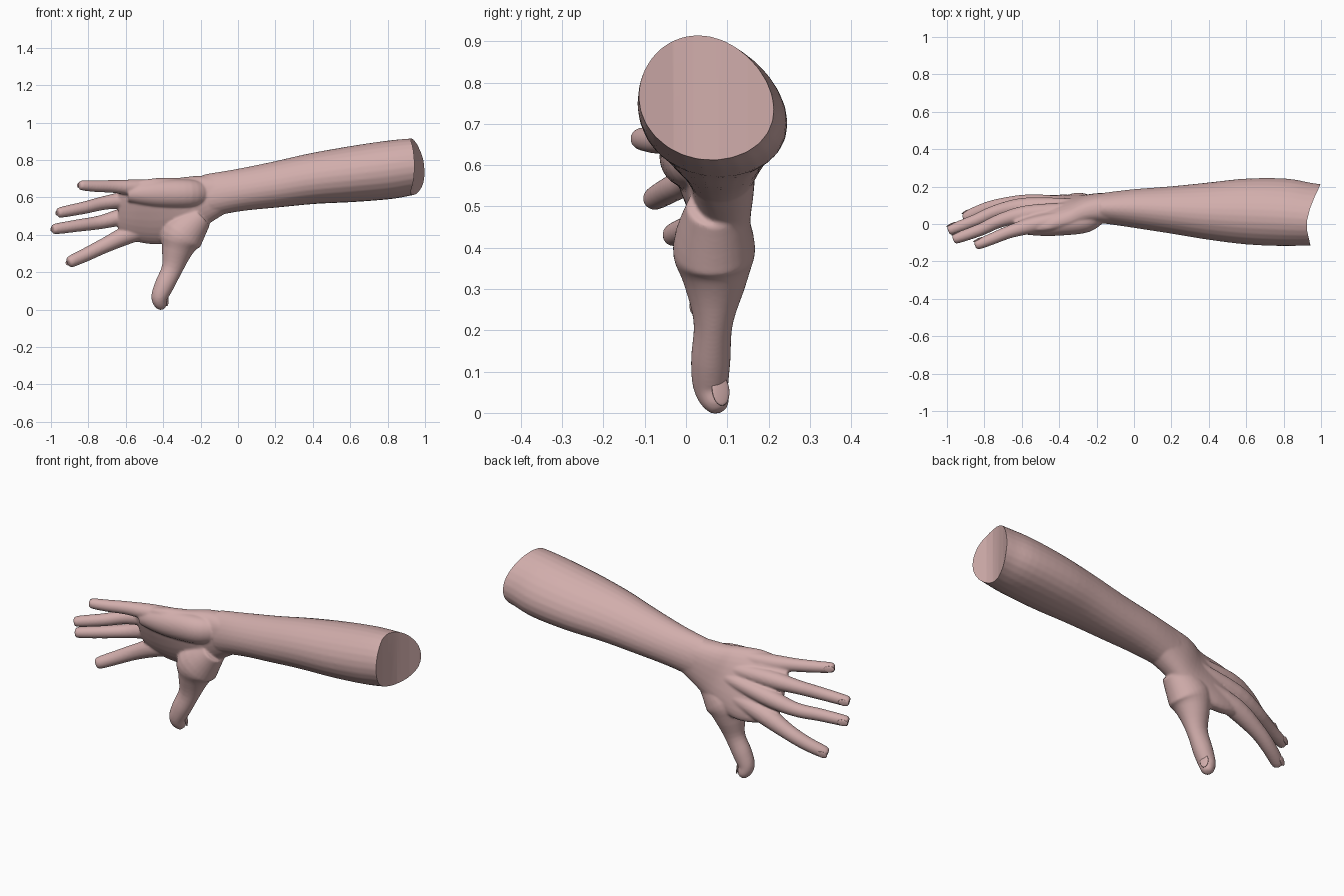
import bpy, bmesh, math
from mathutils import Vector, Matrix

cube = bpy.data.objects.get("Cube")
if cube:
    bpy.data.objects.remove(cube, do_unlink=True)

skin = bpy.data.materials.new("skin_pink")
skin.use_nodes = True
COLOUR = (0.64, 0.42, 0.41, 1)
skin.diffuse_color = COLOUR
skin.node_tree.nodes["Principled BSDF"].inputs["Base Color"].default_value = COLOUR


def smooth_rows(rows, steps=4):
    """Catmull-Rom interpolation of section rows."""
    rows = [Vector(r) for r in rows]
    out = []
    for i in range(len(rows) - 1):
        p0, p1 = rows[max(i - 1, 0)], rows[i]
        p2, p3 = rows[i + 1], rows[min(i + 2, len(rows) - 1)]
        for k in range(steps):
            t = k / steps
            out.append(0.5 * (2 * p1 + (p2 - p0) * t
                              + (2 * p0 - 5 * p1 + 4 * p2 - p3) * t * t
                              + (3 * p1 - p0 - 3 * p2 + p3) * t ** 3))
    return out + [rows[-1]]


def loft(bm, rows, power=1.0, egg=0.0, sides=28):
    """Closed tube; a row is x, y, z, half height, half depth, shear."""
    rows = smooth_rows(rows)
    rings = []
    for i, r in enumerate(rows):
        centre = Vector(r[:3])
        t = (Vector(rows[min(i + 1, len(rows) - 1)][:3])
             - Vector(rows[max(i - 1, 0)][:3])).normalized()
        u = Vector((0, 1, 0))
        u = (u - t * u.dot(t)).normalized()
        v = t.cross(u)
        ring = []
        for k in range(sides):
            ang = math.tau * k / sides
            c, s = math.cos(ang), math.sin(ang)
            c = math.copysign(abs(c) ** power, c) * (1 - egg * s)
            s = math.copysign(abs(s) ** power, s)
            p = centre + u * (r[4] * c) + v * (r[3] * s)
            p.y -= r[5] * (p.z - centre.z)
            ring.append(bm.verts.new(p))
        rings.append(ring)
    for a, b in zip(rings, rings[1:]):
        for k in range(sides):
            n = (k + 1) % sides
            bm.faces.new((a[k], a[n], b[n], b[k]))
    bm.faces.new(rings[0])
    bm.faces.new(rings[-1])


def make_object(name, bm):
    bmesh.ops.recalc_face_normals(bm, faces=bm.faces[:])
    mesh = bpy.data.meshes.new(name)
    bm.to_mesh(mesh)
    bm.free()
    ob = bpy.data.objects.new(name, mesh)
    bpy.context.collection.objects.link(ob)
    mesh.materials.append(skin)
    return ob


def activate(ob):
    bpy.ops.object.select_all(action='DESELECT')
    ob.select_set(True)
    bpy.context.view_layer.objects.active = ob


def nail(name, centre, along, normal, length, width):
    """Thin domed plate lying on a fingertip."""
    along = along.normalized()
    normal = (normal - along * normal.dot(along)).normalized()
    side = normal.cross(along)
    rot = Matrix((along, side, normal)).transposed().to_4x4()
    bm = bmesh.new()
    bmesh.ops.create_uvsphere(bm, u_segments=20, v_segments=10, radius=1,
                              matrix=Matrix.Translation(centre) @ rot
                              @ Matrix.Diagonal((length, width, 0.0048, 1)))
    ob = make_object(name, bm)
    activate(ob)
    bpy.ops.object.shade_smooth()


body = bmesh.new()

# Forearm, fuller underneath and ridged on top
loft(body, [(-.16, .085, .61, .115, .082, 0), (0, .083, .638, .113, .103, 0),
            (.2, .075, .668, .123, .126, .05), (.4, .068, .70, .136, .152, .1),
            (.6, .065, .723, .149, .174, .13), (.8, .06, .746, .156, .178, .15),
            (.93, .05, .764, .151, .166, .15), (1.1, .045, .78, .14, .15, .15)],
     egg=0.12)

# Wrist and palm
loft(body, [(-.08, .085, .62, .1, .085, 0), (-.2, .085, .585, .135, .078, .1),
            (-.3, .07, .55, .16, .073, .25), (-.42, .06, .527, .177, .068, .35),
            (-.53, .05, .525, .165, .058, .4), (-.59, .048, .525, .14, .044, .4),
            (-.64, .045, .525, .11, .022, .4)], power=0.85)

# Heel of the palm below the little finger
loft(body, [(-.18, .06, .62, .06, .05, 0), (-.26, .02, .62, .075, .066, 0),
            (-.4, .004, .62, .075, .066, 0), (-.5, -.002, .62, .065, .062, 0),
            (-.59, -.012, .62, .045, .045, 0)])

# Thumb with its fleshy base
loft(body, [(-.2, .072, .5, .07, .07, 0), (-.295, .068, .4, .115, .1, 0),
            (-.325, .07, .32, .085, .078, 0), (-.352, .066, .22, .057, .048, 0),
            (-.394, .06, .13, .052, .048, 0), (-.42, .06, .065, .044, .043, 0),
            (-.411, .074, .022, .032, .032, 0), (-.405, .08, .003, .015, .017, 0)])
nail("thumb_nail", Vector((-.382, .084, .055)), Vector((.05, .12, -1)),
     Vector((1, .45, 0)), .038, .023)

# Fingers from the back of the hand to the tip
fingers = {
    "little": ([(-.3, .05, .66), (-.52, 0, .652), (-.66, -.04, .658),
                (-.76, -.08, .66), (-.835, -.11, .664)], .92),
    "ring": ([(-.3, .08, .6), (-.56, .055, .59), (-.71, .02, .571),
              (-.82, -.03, .545), (-.95, -.077, .519)], .98),
    "middle": ([(-.3, .1, .56), (-.57, .095, .508), (-.73, .068, .468),
                (-.85, .018, .45), (-.977, -.03, .431)], .98),
    "index": ([(-.3, .105, .48), (-.55, .107, .415), (-.71, .097, .344),
               (-.81, .072, .295), (-.895, .036, .256)], 1.08),
}
radii = (.036, .048, .038, .034, .029)
for name, (points, scale) in fingers.items():
    rows = [(*p, r * scale, r * scale, 0) for p, r in zip(points, radii)]
    dip, tip = Vector(points[-2]), Vector(points[-1])
    direction = (tip - dip).normalized()
    rows.append((*(tip + direction * .016), .015, .015, 0))
    loft(body, rows, sides=20)
    up = Vector((0, 1, 0))
    up = (up - direction * up.dot(direction)).normalized()
    nail(name + "_finger_nail", tip - direction * .008 + up * .0275 * scale,
         direction - up * .1, up, .028, .018)

# Fuse all the flesh into one smooth skin
arm = make_object("arm_and_hand", body)
activate(arm)
remesh = arm.modifiers.new("fuse", 'REMESH')
remesh.mode = 'VOXEL'
remesh.voxel_size = 0.006
soften = arm.modifiers.new("soften", 'SMOOTH')
soften.factor = 0.5
soften.iterations = 8

# Hollowed cut through the upper end
cutter_bm = bmesh.new()
outline = [(.955, -.16), (.94, -.1), (.924, -.03), (.925, .02), (.94, .08),
           (.968, .15), (.992, .2), (1.03, .3), (1.4, .3), (1.4, -.16)]
face = cutter_bm.faces.new([cutter_bm.verts.new((x, y, .3)) for x, y in outline])
top = bmesh.ops.extrude_face_region(cutter_bm, geom=[face])["geom"]
bmesh.ops.translate(cutter_bm, vec=(0, 0, 1),
                    verts=[g for g in top if isinstance(g, bmesh.types.BMVert)])
cutter = make_object("end_cutter", cutter_bm)
cutter.hide_render = True
cut = arm.modifiers.new("cut", 'BOOLEAN')
cut.operation = 'DIFFERENCE'
cut.solver = 'EXACT'
cut.object = cutter

activate(arm)
for modifier in [m.name for m in arm.modifiers]:
    bpy.ops.object.modifier_apply(modifier=modifier)
bpy.data.objects.remove(cutter, do_unlink=True)
bpy.ops.object.shade_smooth_by_angle(angle=math.radians(40))
